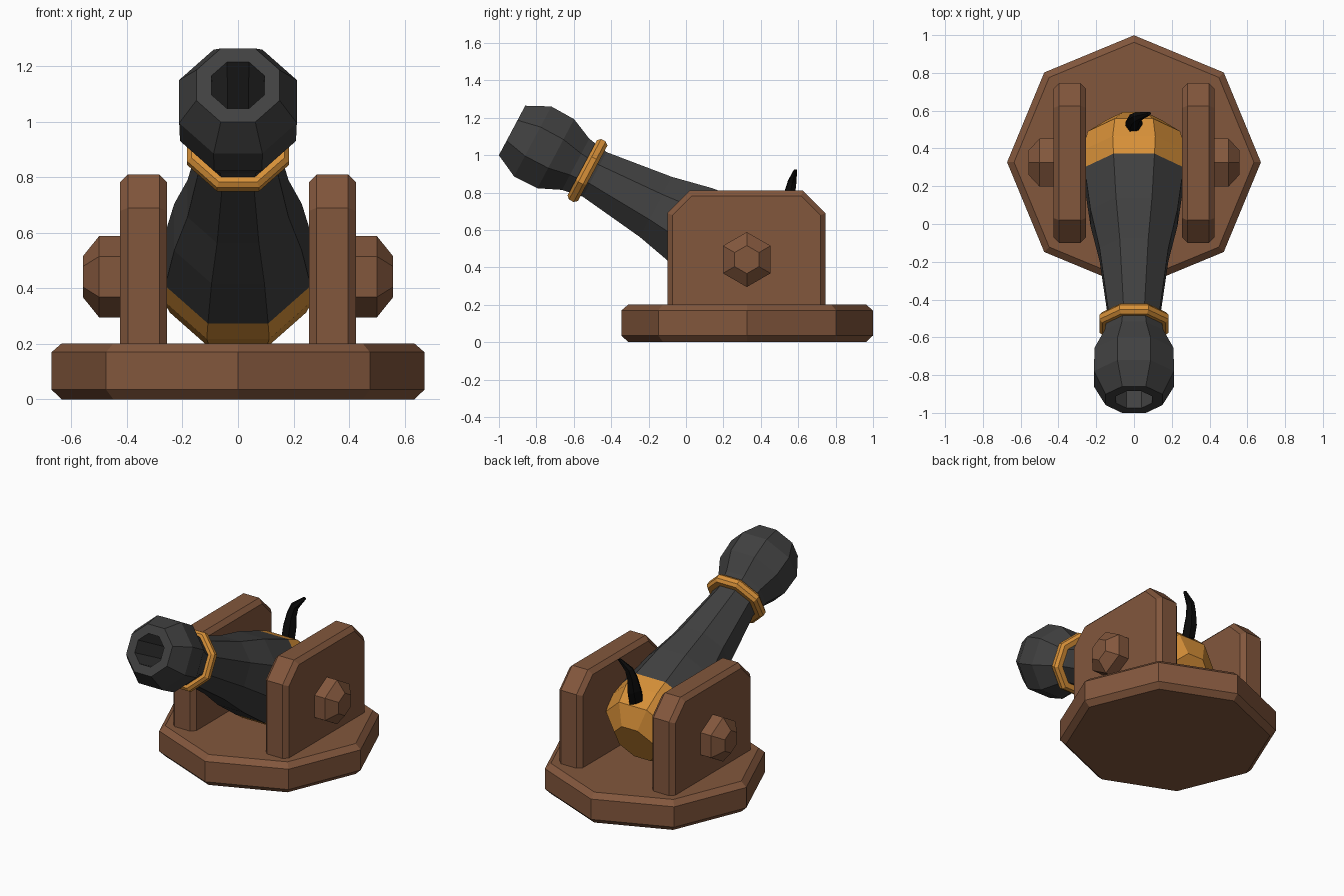
import bpy, bmesh, math
from mathutils import Vector

if "Cube" in bpy.data.objects:
    bpy.data.objects.remove(bpy.data.objects["Cube"])


def material(name, rgb):
    m = bpy.data.materials.new(name)
    m.diffuse_color = (*rgb, 1)
    m.use_nodes = True
    m.node_tree.nodes["Principled BSDF"].inputs["Base Color"].default_value = m.diffuse_color
    return m


WOOD = material("brown wood", (0.225, 0.095, 0.046))
IRON = material("dark iron", (0.052, 0.052, 0.052))
BRASS = material("brass", (0.68, 0.28, 0.04))
BLACK = material("black cord", (0.003, 0.003, 0.003))


def loft(name, rings, mats, closed=False, rule=None):
    """Skin a row of point rings; rule(ring index) gives the material index."""
    bm = bmesh.new()
    rows = [[bm.verts.new(p) for p in r] for r in rings]
    n = len(rows[0])
    for i in range(len(rows) if closed else len(rows) - 1):
        a, b = rows[i], rows[(i + 1) % len(rows)]
        for j in range(n):
            k = (j + 1) % n
            f = bm.faces.new((a[j], a[k], b[k], b[j]))
            f.material_index = rule(i) if rule else 0
    if not closed:
        bm.faces.new(rows[0])
        f = bm.faces.new(rows[-1])
        f.material_index = rule(len(rows)) if rule else 0
    bmesh.ops.recalc_face_normals(bm, faces=bm.faces)
    me = bpy.data.meshes.new(name)
    bm.to_mesh(me)
    bm.free()
    for m in mats:
        me.materials.append(m)
    ob = bpy.data.objects.new(name, me)
    bpy.context.collection.objects.link(ob)
    return ob


def ngon(n, r, phase=0.0):
    return [(r * math.cos(phase + 2 * math.pi * i / n),
             r * math.sin(phase + 2 * math.pi * i / n)) for i in range(n)]


# octagonal base with chamfered rims
loft("base", [[(x, y + 0.327, z) for x, y in ngon(8, r)]
              for r, z in ((0.635, 0), (0.672, 0.035), (0.672, 0.17), (0.635, 0.202))], [WOOD])


# side cheeks and trunnion bosses
def cheek(i):
    half = [(0.423 - i, 0.19), (0.423 - i, 0.69 - 0.4 * i), (0.303 - 0.4 * i, 0.81 - i)]
    return [(0.323 + y, z) for y, z in half] + [(0.323 - y, z) for y, z in reversed(half)]


for side, s in (("right", 1), ("left", -1)):
    loft(side + "_cheek", [[(s * x, y, z) for y, z in cheek(i)] for x, i in
                           ((0.255, 0.028), (0.283, 0), (0.397, 0), (0.425, 0.028))], [WOOD])
    loft(side + "_trunnion", [[(s * x, 0.325 + u, 0.442 + v) for u, v in ngon(6, r, math.pi / 6)]
                              for x, r in ((0.41, 0.147), (0.50, 0.147), (0.558, 0.075))], [WOOD])

# barrel axis, measured from the muzzle towards the breech
TILT = math.radians(28)
MUZZLE = Vector((0, -0.93, 1.132))
AXIS = Vector((0, math.cos(TILT), -math.sin(TILT)))
UP = Vector((0, math.sin(TILT), math.cos(TILT)))


def barrel_ring(s, flat):
    r = flat / math.cos(math.pi / 8)
    return [MUZZLE + AXIS * s + UP * v + Vector((u, 0, 0)) for u, v in ngon(8, r, math.pi / 8)]


# barrel: bore, swollen muzzle, neck, body and brass breech
profile = [(0.40, 0.09), (0.0, 0.095), (0.0, 0.15), (0.125, 0.212), (0.265, 0.209),
           (0.385, 0.155), (0.50, 0.135), (0.87, 0.182), (1.09, 0.23), (1.336, 0.262),
           (1.436, 0.272), (1.555, 0.245), (1.65, 0.14)]
loft("barrel", [barrel_ring(*p) for p in profile], [IRON, BRASS],
     rule=lambda i: 1 if i >= 9 else 0)

# brass neck ring
loft("neck_ring", [barrel_ring(*p) for p in ((0.425, 0.12), (0.425, 0.168), (0.442, 0.183),
                                             (0.470, 0.183), (0.488, 0.168), (0.488, 0.12))],
     [BRASS], closed=True)

# bent fuse
path = [(0, 0.52, 0.63, 0.045), (0, 0.54, 0.71, 0.045), (0.005, 0.555, 0.80, 0.033),
        (0.02, 0.568, 0.86, 0.026), (0.08, 0.585, 0.92, 0.010)]
loft("fuse", [[(x + u, y + v, z - 0.4 * u) for u, v in ngon(6, r)] for x, y, z, r in path], [BLACK])
